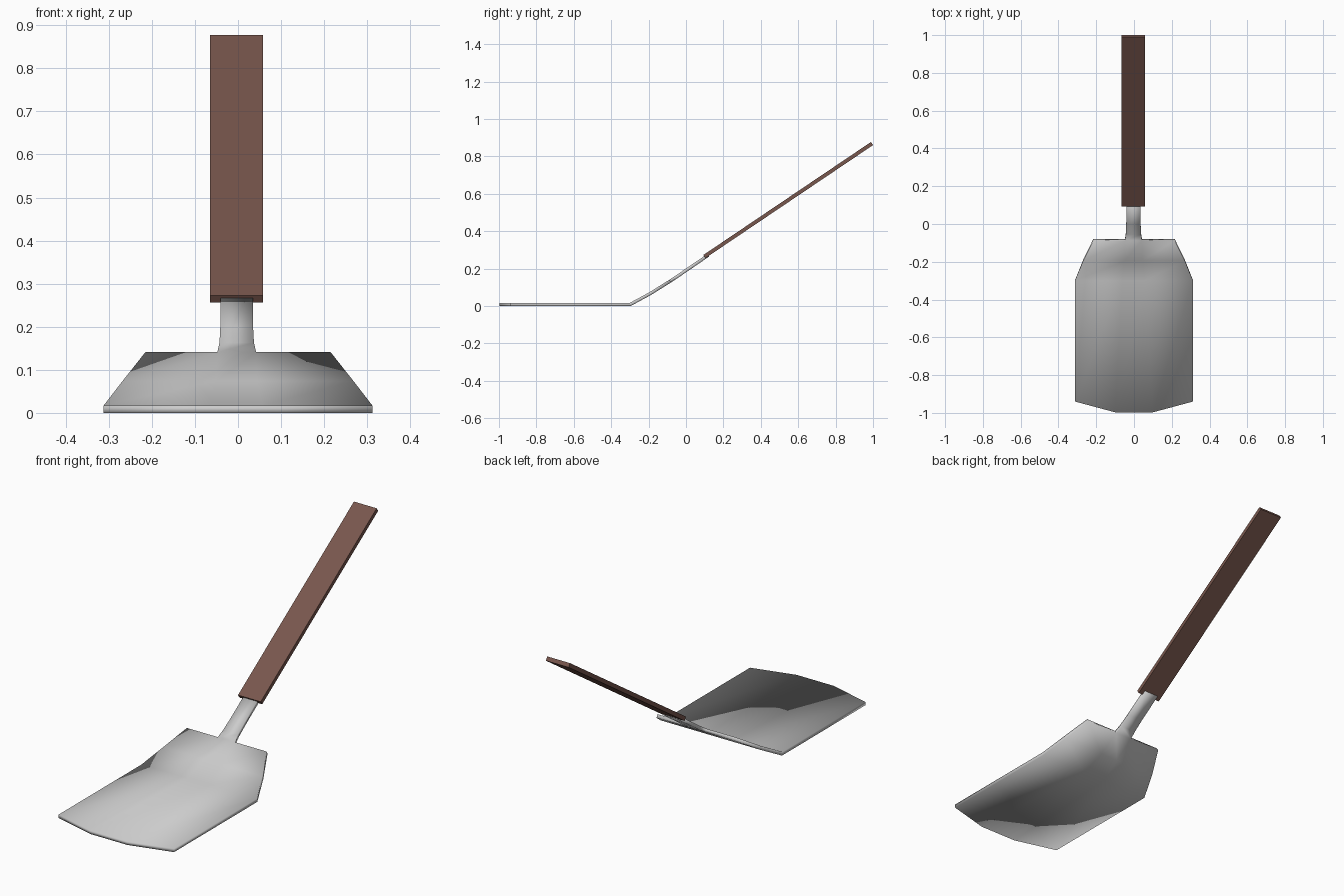
import bpy, bmesh, math

if "Cube" in bpy.data.objects:
    bpy.data.objects.remove(bpy.data.objects["Cube"])


def finish(name, bm, angle=10):
    bmesh.ops.recalc_face_normals(bm, faces=bm.faces)
    mesh = bpy.data.meshes.new(name)
    bm.to_mesh(mesh)
    bm.free()
    ob = bpy.data.objects.new(name, mesh)
    bpy.context.collection.objects.link(ob)
    for o in bpy.context.selected_objects:
        o.select_set(False)
    ob.select_set(True)
    bpy.context.view_layer.objects.active = ob
    bpy.ops.object.shade_smooth_by_angle(angle=math.radians(angle))
    return ob


# Blade and neck: top sheet in rows of (outer half-width, its y, inner half-width, its y, z)
CX = -0.003
blade_rows = [
    (0.312, -0.94, 0.10, -0.997, 0.017),
    (0.312, -0.30, 0.06, -0.30, 0.017),
    (0.268, -0.195, 0.047, -0.195, 0.074),
    (0.215, -0.088, 0.045, -0.088, 0.141),
]
neck_rows = [(0.040, -0.055, 0.163), (0.038, 0.0, 0.2005), (0.038, 0.115, 0.279)]

bm = bmesh.new()
rows = []
for wo, yo, wi, yi, z in blade_rows:
    rows.append([bm.verts.new((x + CX * (abs(x) < 0.08), y, z))
                 for x, y in ((-wo, yo), (-wi, yi), (wi, yi), (wo, yo))])
for a, b in zip(rows, rows[1:]):
    for i in range(3):
        bm.faces.new((a[i], a[i + 1], b[i + 1], b[i]))
prev = rows[-1][1:3]
for w, y, z in neck_rows:
    cur = [bm.verts.new((s * w + CX, y, z)) for s in (-1, 1)]
    bm.faces.new((prev[0], prev[1], cur[1], cur[0]))
    prev = cur
blade = finish("blade_and_neck", bm, 45)
solid = blade.modifiers.new("thickness", 'SOLIDIFY')
solid.thickness = 0.017
solid.offset = -1
solid.use_even_offset = True
blade.modifiers.move(len(blade.modifiers) - 1, 0)

# Handle: flat tilted bar, side profile extruded across its width
p0, p1, t = (0.093, 0.273), (0.989, 0.877), 0.020
a = math.atan2(p1[1] - p0[1], p1[0] - p0[0])
dy, dz = t * math.sin(a), -t * math.cos(a)
profile = [p0, p1, (p1[0] + dy, p1[1] + dz), (p0[0] + dy, p0[1] + dz)]
bm = bmesh.new()
face = bm.faces.new([bm.verts.new((-0.065, y, z)) for y, z in profile])
ext = bmesh.ops.extrude_face_region(bm, geom=[face])
bmesh.ops.translate(bm, vec=(0.123, 0, 0),
                    verts=[g for g in ext["geom"] if isinstance(g, bmesh.types.BMVert)])
handle = finish("handle", bm)
wood = bpy.data.materials.new("dark_wood")
wood.diffuse_color = (0.19, 0.095, 0.075, 1)
wood.use_nodes = True
wood.node_tree.nodes["Principled BSDF"].inputs["Base Color"].default_value = wood.diffuse_color
handle.data.materials.append(wood)
